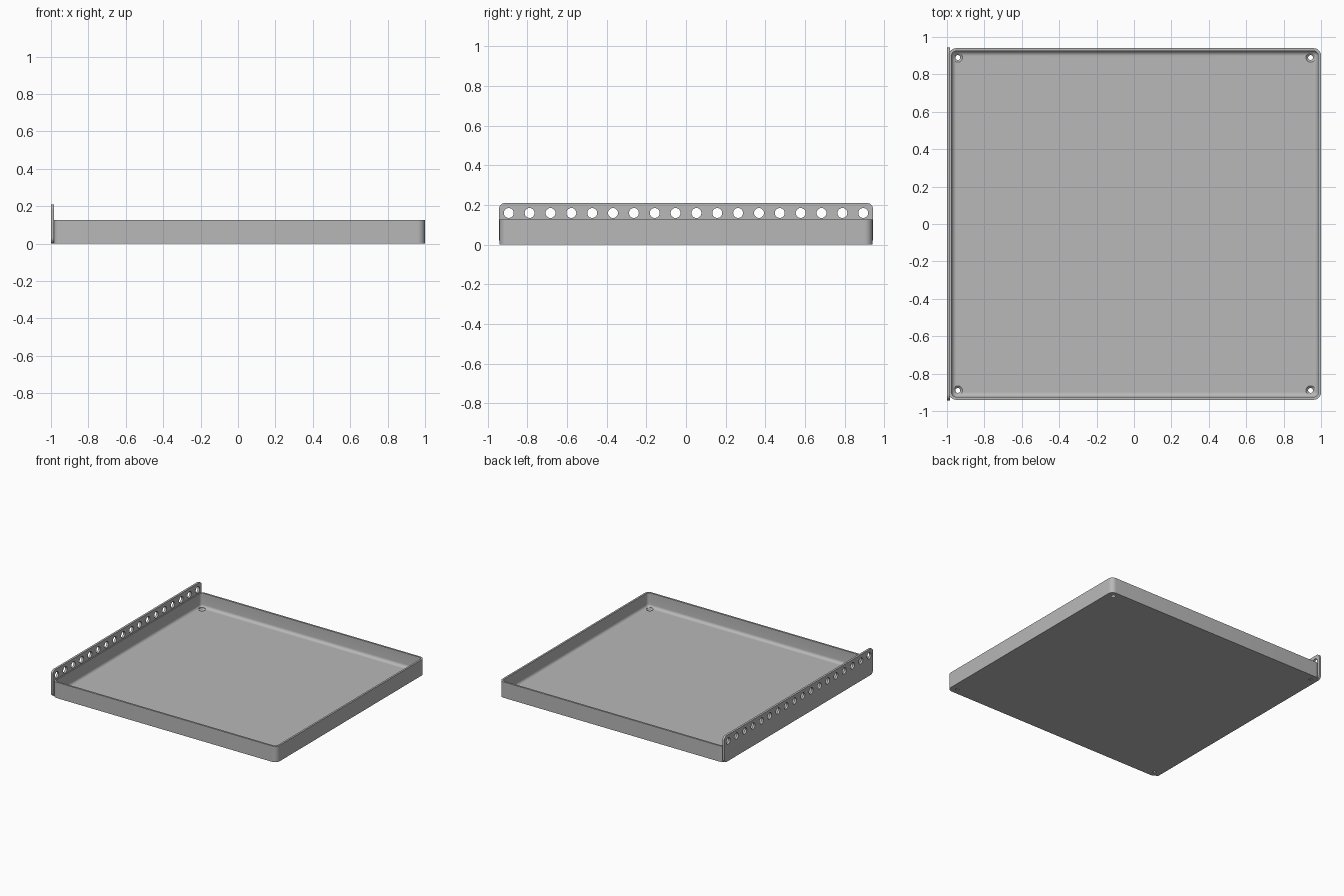
import bpy, bmesh, math
from mathutils import Matrix, Vector

old = bpy.data.objects.get("Cube")
if old:
    bpy.data.objects.remove(old, do_unlink=True)

GREY = (0.48, 0.48, 0.48, 1.0)
metal = bpy.data.materials.new("satin grey metal")
metal.use_nodes = True
metal.diffuse_color = GREY
metal.node_tree.nodes["Principled BSDF"].inputs["Base Color"].default_value = GREY


def rounded_rect(w, h, r, steps=8):
    """2D outline of a rounded rectangle centred on the origin."""
    pts = []
    for i, (sx, sy) in enumerate([(1, 1), (-1, 1), (-1, -1), (1, -1)]):
        for k in range(steps + 1):
            a = math.pi / 2 * (i + k / steps)
            pts.append((sx * (w / 2 - r) + r * math.cos(a),
                        sy * (h / 2 - r) + r * math.sin(a)))
    return pts


def loft(bm, rings):
    """Skin a stack of matching rings and cap both ends."""
    loops = [[bm.verts.new(p) for p in ring] for ring in rings]
    n = len(loops[0])
    for a, b in zip(loops, loops[1:]):
        for i in range(n):
            j = (i + 1) % n
            bm.faces.new((a[i], a[j], b[j], b[i]))
    bm.faces.new(loops[0][::-1])
    bm.faces.new(loops[-1])


def finish(bm, name):
    bmesh.ops.recalc_face_normals(bm, faces=bm.faces)
    mesh = bpy.data.meshes.new(name)
    bm.to_mesh(mesh)
    bm.free()
    obj = bpy.data.objects.new(name, mesh)
    bpy.context.collection.objects.link(obj)
    mesh.materials.append(metal)
    return obj


def cut(obj, cutter):
    """Subtract the cutter, then shade smoothly with sharp edges kept."""
    cutter.hide_render = True
    mod = obj.modifiers.new("holes", 'BOOLEAN')
    mod.operation = 'DIFFERENCE'
    mod.solver = 'EXACT'
    mod.object = cutter
    bpy.ops.object.select_all(action='DESELECT')
    bpy.context.view_layer.objects.active = obj
    obj.select_set(True)
    bpy.ops.object.modifier_apply(modifier=mod.name)
    bpy.data.objects.remove(cutter, do_unlink=True)
    bpy.ops.object.shade_smooth_by_angle(angle=math.radians(30))


# Tray: outer wall, rim, inner wall, filleted floor
LEFT, RIGHT, DEPTH, HEIGHT = -0.99, 1.0, 1.88, 0.127
WALL, FLOOR, CORNER, FILLET = 0.015, 0.014, 0.04, 0.024
centre = (LEFT + RIGHT) / 2
sections = [(0, 0), (0, HEIGHT), (WALL, HEIGHT)]
for k in range(7):
    a = math.pi / 2 * k / 6
    sections.append((WALL + FILLET * (1 - math.cos(a)),
                     FLOOR + FILLET * (1 - math.sin(a))))
bm = bmesh.new()
loft(bm, [[(centre + x, y, z) for x, y in rounded_rect(
    RIGHT - LEFT - 2 * inset, DEPTH - 2 * inset, max(CORNER - inset, 0.001))]
    for inset, z in sections])
tray = finish(bm, "tray")

# Countersunk screw holes in the floor corners
bm = bmesh.new()
for x in (-0.942, 0.944):
    for y in (-0.89, 0.89):
        loft(bm, [[(x + r * math.cos(t * math.pi / 12),
                    y + r * math.sin(t * math.pi / 12), z) for t in range(24)]
                  for r, z in ((0.013, -0.01), (0.013, 0.003),
                               (0.025, FLOOR), (0.025, 0.06))])
cut(tray, finish(bm, "screw_hole_cutter"))

# Tall side plate with rounded corners
THICK, TALL = 0.017, 0.21
bm = bmesh.new()
loft(bm, [[(x, y, TALL / 2 + z) for y, z in rounded_rect(1.885, TALL, 0.03)]
          for x in (-1, -1 + THICK)])
plate = finish(bm, "side_plate")

# Row of holes along the top of the plate
COUNT, SPAN = 18, 0.893
bm = bmesh.new()
for i in range(COUNT):
    y = -SPAN + 2 * SPAN * i / (COUNT - 1)
    place = Matrix.Translation(Vector((-1, y, 0.16))) @ Matrix.Rotation(math.pi / 2, 4, 'Y')
    bmesh.ops.create_cone(bm, cap_ends=True, segments=24, radius1=0.025,
                          radius2=0.025, depth=0.1, matrix=place)
cut(plate, finish(bm, "plate_hole_cutter"))
